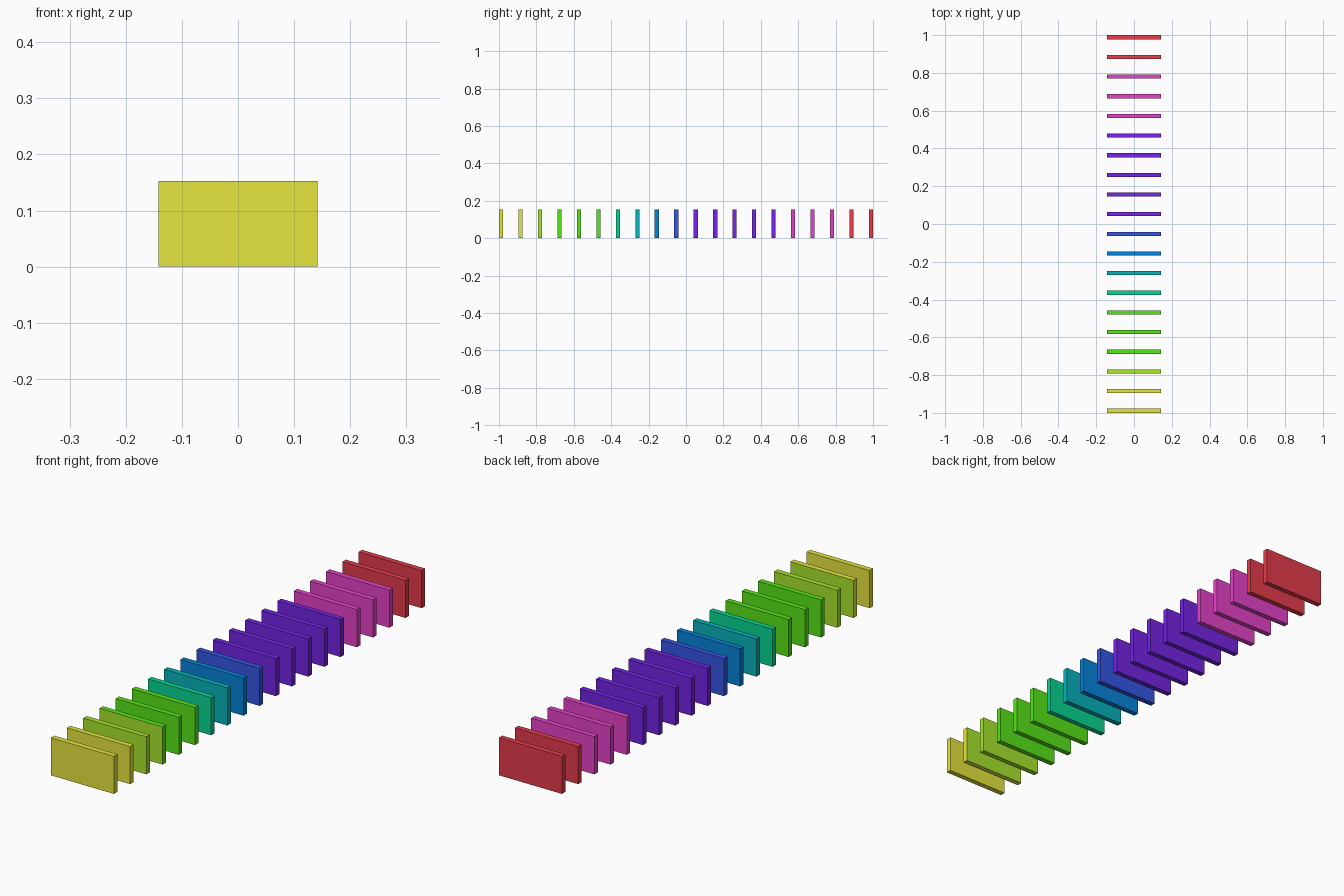
import bpy

if "Cube" in bpy.data.objects:
    bpy.data.objects.remove(bpy.data.objects["Cube"])

WIDTH, THICK, HEIGHT = 0.284, 0.022, 0.153
COUNT = 20


def linear(c):
    c /= 255
    return c / 12.92 if c <= 0.04045 else ((c + 0.055) / 1.055) ** 2.4


def material(name, rgb):
    m = bpy.data.materials.new(name)
    m.diffuse_color = (*[linear(c) for c in rgb], 1)
    m.use_nodes = True
    m.node_tree.nodes["Principled BSDF"].inputs["Base Color"].default_value = m.diffuse_color
    return m


# Rainbow from front to back: colour name, sRGB value, number of slabs
rainbow = [
    ("yellow", (230, 230, 62), 2),
    ("lime", (168, 230, 45), 1),
    ("green", (88, 230, 25), 3),
    ("emerald", (6, 214, 146), 1),
    ("teal", (6, 180, 188), 1),
    ("blue", (5, 132, 218), 1),
    ("indigo", (52, 86, 230), 1),
    ("violet", (117, 36, 230), 5),
    ("magenta", (230, 66, 200), 3),
    ("red", (230, 60, 76), 2),
]
slab_materials = []
for name, rgb, n in rainbow:
    slab_materials += [material(name, rgb)] * n
lime = bpy.data.materials["lime"]

# Slabs beside the lime one have a lime face turned towards it: index -> face direction
lime_faces = {1: 1, 3: -1}

# Row of identical upright domino slabs
pitch = (2 - THICK) / (COUNT - 1)
for i, mat in enumerate(slab_materials):
    y = -1 + THICK / 2 + i * pitch
    bpy.ops.mesh.primitive_cube_add(size=1, location=(0, y, HEIGHT / 2))
    slab = bpy.context.object
    slab.name = f"domino_{i + 1:02d}"
    slab.scale = (WIDTH, THICK, HEIGHT)
    bpy.ops.object.transform_apply(location=False, rotation=False, scale=True)
    slab.data.materials.append(mat)
    if i in lime_faces:
        slab.data.materials.append(lime)
        for face in slab.data.polygons:
            if face.normal.y * lime_faces[i] > 0.9:
                face.material_index = 1
